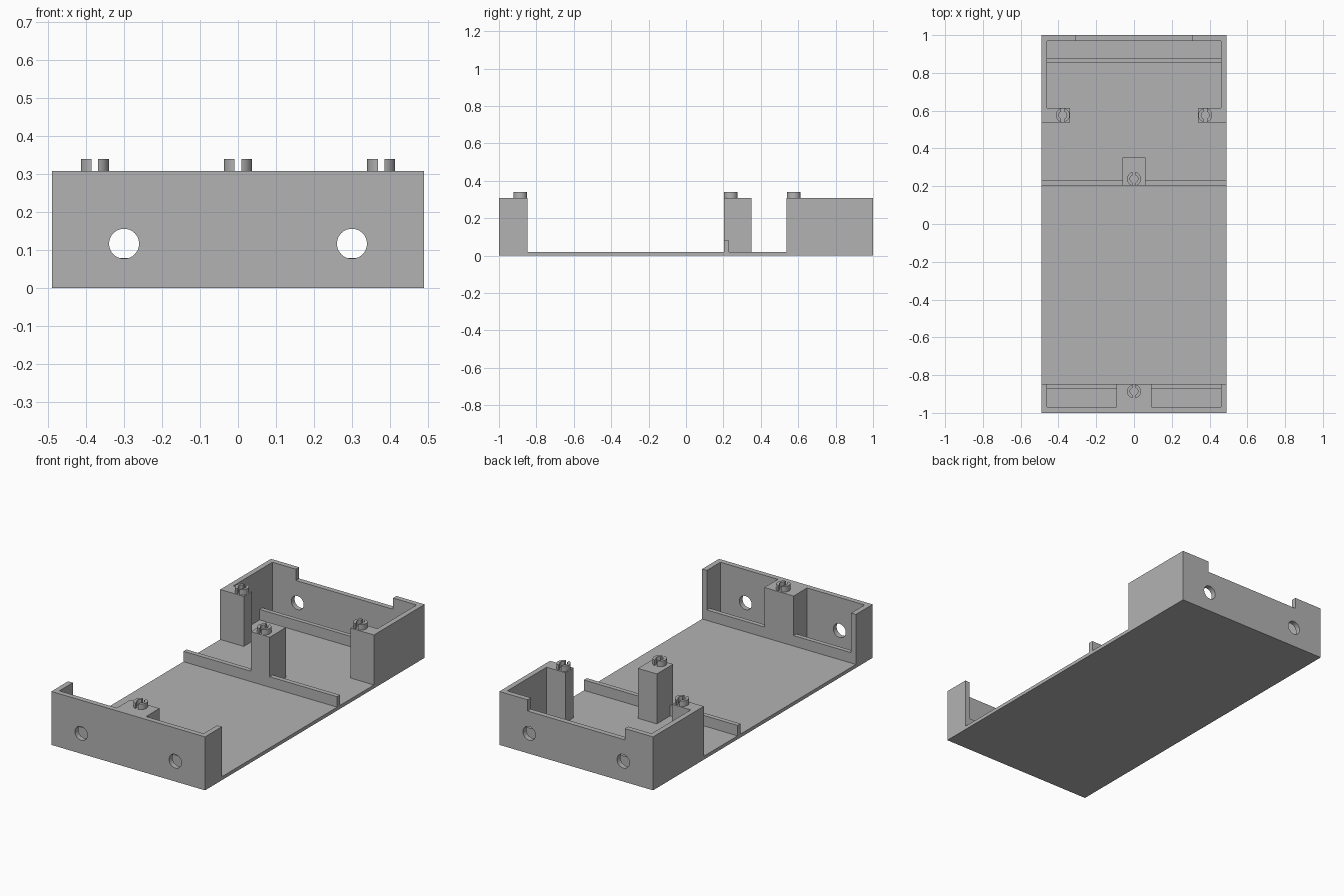
import bpy
import bmesh
from math import acos, asin, pi, cos, sin
from mathutils import Matrix

if "Cube" in bpy.data.objects:
    bpy.data.objects.remove(bpy.data.objects["Cube"], do_unlink=True)

# Main dimensions
W, IN = 0.49, 0.46            # outer and inner half width
FLOOR, RIM, RIB = 0.02, 0.308, 0.08
FRONT_END, BACK_END = -0.847, 0.538

grey = bpy.data.materials.new("matte_grey")
grey.use_nodes = True
colour = (0.45, 0.45, 0.45, 1)
grey.diffuse_color = colour
grey.node_tree.nodes["Principled BSDF"].inputs["Base Color"].default_value = colour


def finish(name, bm):
    bmesh.ops.recalc_face_normals(bm, faces=bm.faces)
    mesh = bpy.data.meshes.new(name)
    bm.to_mesh(mesh)
    bm.free()
    mesh.materials.append(grey)
    obj = bpy.data.objects.new(name, mesh)
    bpy.context.collection.objects.link(obj)
    return obj


def prism(name, outline, z0, z1):
    """Extrude a plan outline from z0 up to z1."""
    bm = bmesh.new()
    face = bm.faces.new([bm.verts.new((x, y, z0)) for x, y in outline])
    top = bmesh.ops.extrude_face_region(bm, geom=[face])["geom"]
    bmesh.ops.translate(bm, vec=(0, 0, z1 - z0),
                        verts=[v for v in top if isinstance(v, bmesh.types.BMVert)])
    return finish(name, bm)


def box(name, x0, x1, y0, y1, z0, z1):
    return prism(name, [(x0, y0), (x1, y0), (x1, y1), (x0, y1)], z0, z1)


def mirrored(half):
    """Complete a right-hand outline with its mirror image."""
    return half + [(-x, y) for x, y in reversed(half)]


def combine(target, other, operation):
    mod = target.modifiers.new("cut", "BOOLEAN")
    mod.object, mod.operation, mod.solver = other, operation, "EXACT"
    bpy.context.view_layer.objects.active = target
    bpy.ops.object.modifier_apply(modifier=mod.name)
    bpy.data.objects.remove(other, do_unlink=True)


# Tray: floor plate with front and back wall frames, posts included
tray = box("tray", -W, W, -1, 1, 0, FLOOR)
front = prism("front_frame", mirrored([
    (W, -1), (W, FRONT_END), (IN, FRONT_END), (IN, -0.97),
    (0.093, -0.97), (0.093, FRONT_END)]), FLOOR / 2, RIM)
combine(tray, front, "UNION")
back = prism("back_frame", mirrored([
    (IN, 0.97), (IN, 0.613), (0.34, 0.613), (0.34, BACK_END),
    (W, BACK_END), (W, 1)]), FLOOR / 2, RIM)
combine(tray, back, "UNION")

# Cable notch in the back wall
combine(tray, box("notch_cutter", -0.31, 0.31, 0.9, 1.1, 0.243, 0.5), "DIFFERENCE")

# Round holes through both end walls
for x in (-0.3, 0.3):
    for y in (-1, 1):
        bm = bmesh.new()
        bmesh.ops.create_cone(bm, cap_ends=True, segments=40, radius1=0.0395,
                              radius2=0.0395, depth=0.12,
                              matrix=Matrix.Translation((x, y, 0.117))
                              @ Matrix.Rotation(pi / 2, 4, "X"))
        combine(tray, finish("hole_cutter", bm), "DIFFERENCE")

# Low ribs across the floor
box("front_rib", -IN, IN, -0.873, FRONT_END, FLOOR, RIB)
box("back_rib", -IN, IN, 0.855, 0.88, FLOOR, RIB)
for side, s in (("left", 1), ("right", -1)):
    x0, x1 = sorted((0.06 * s, W * s))
    box("middle_rib_" + side, x0, x1, 0.203, 0.23, FLOOR, RIB)

# Free-standing middle post
box("middle_post", -0.06, 0.06, 0.203, 0.351, FLOOR, RIM)


# Split ring pegs on the posts
def split_peg(name, cx, cy, outer=0.037, inner=0.021, slot=0.009, steps=14):
    for side, s in (("left", 1), ("right", -1)):
        outline = []
        for radius, direction in ((outer, 1), (inner, -1)):
            limit = acos(slot / radius)
            for i in range(steps + 1):
                a = direction * limit * (2 * i / steps - 1)
                outline.append((cx + s * radius * cos(a), cy + radius * sin(a)))
        prism(name + "_" + side + "_half", outline, RIM, 0.34)


split_peg("front_peg", 0, -0.886)
split_peg("middle_peg", 0, 0.239)
split_peg("back_left_peg", 0.377, 0.576)
split_peg("back_right_peg", -0.377, 0.576)

# Smooth only the round surfaces
bpy.ops.object.select_all(action="DESELECT")
for obj in bpy.context.collection.objects:
    if obj.type == "MESH" and ("peg" in obj.name or obj.name == "tray"):
        obj.select_set(True)
        bpy.context.view_layer.objects.active = obj
bpy.ops.object.shade_smooth_by_angle(angle=pi / 6)
